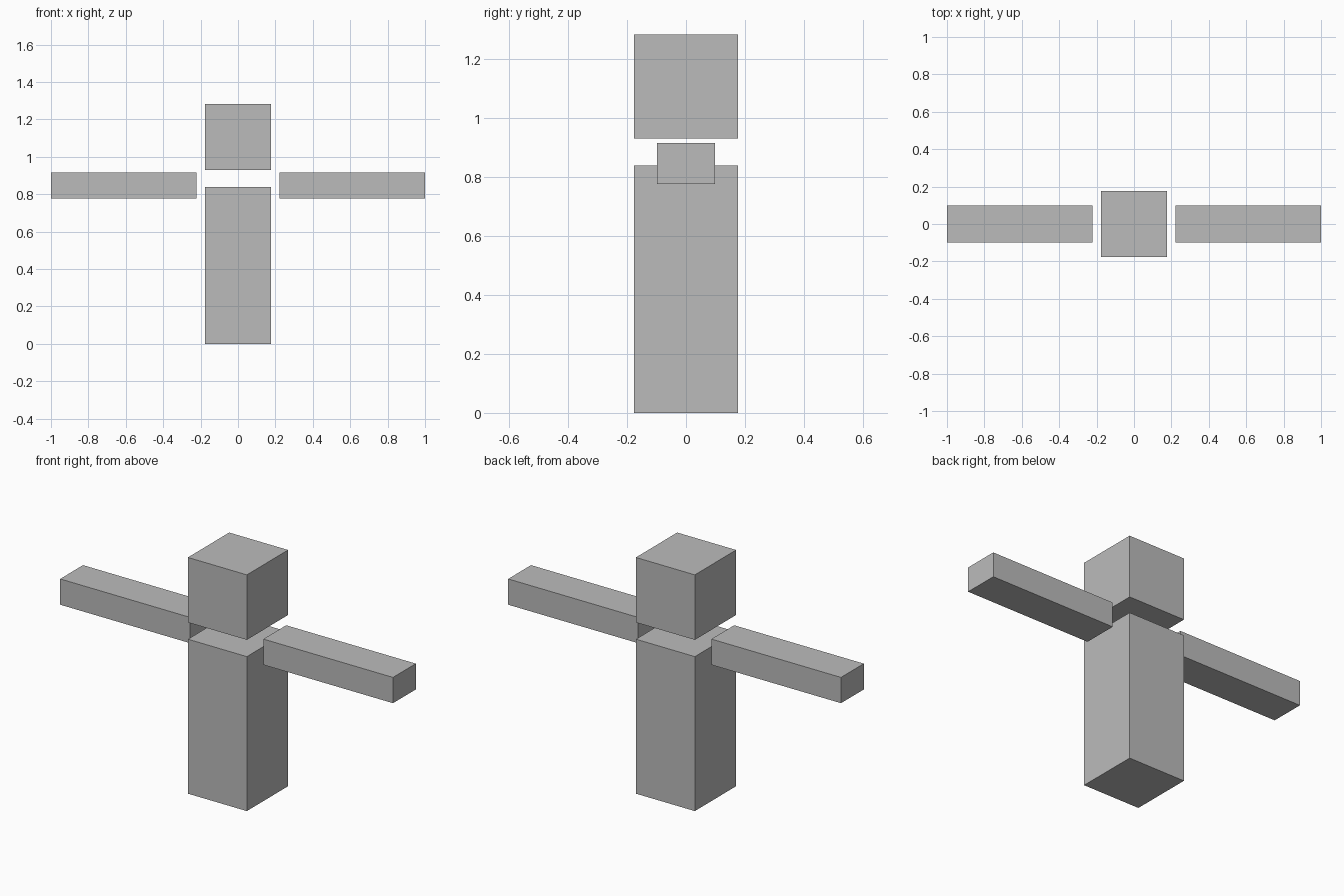
import bpy

if "Cube" in bpy.data.objects:
    bpy.data.objects.remove(bpy.data.objects["Cube"])

grey = bpy.data.materials.new("plain_grey")
grey.diffuse_color = (0.5, 0.5, 0.5, 1)
grey.use_nodes = True
grey.node_tree.nodes["Principled BSDF"].inputs["Base Color"].default_value = grey.diffuse_color


def box(name, low, high):
    """Axis-aligned block between two corners."""
    centre = [(a + b) / 2 for a, b in zip(low, high)]
    bpy.ops.mesh.primitive_cube_add(size=1, location=centre)
    obj = bpy.context.object
    obj.name = name
    obj.scale = [b - a for a, b in zip(low, high)]
    bpy.ops.object.transform_apply(location=False, rotation=False, scale=True)
    obj.data.materials.append(grey)
    return obj


# Square column and the cube floating above it
W = 0.177
box("body", (-W, -W, 0), (W, W, 0.839))
box("head", (-W, -W, 0.93), (W, W, 1.283))

# Detached arms stretched out to each side
for name, x0, x1 in (("left_arm", -1, -0.221), ("right_arm", 0.221, 1)):
    box(name, (x0, -0.098, 0.776), (x1, 0.098, 0.916))
